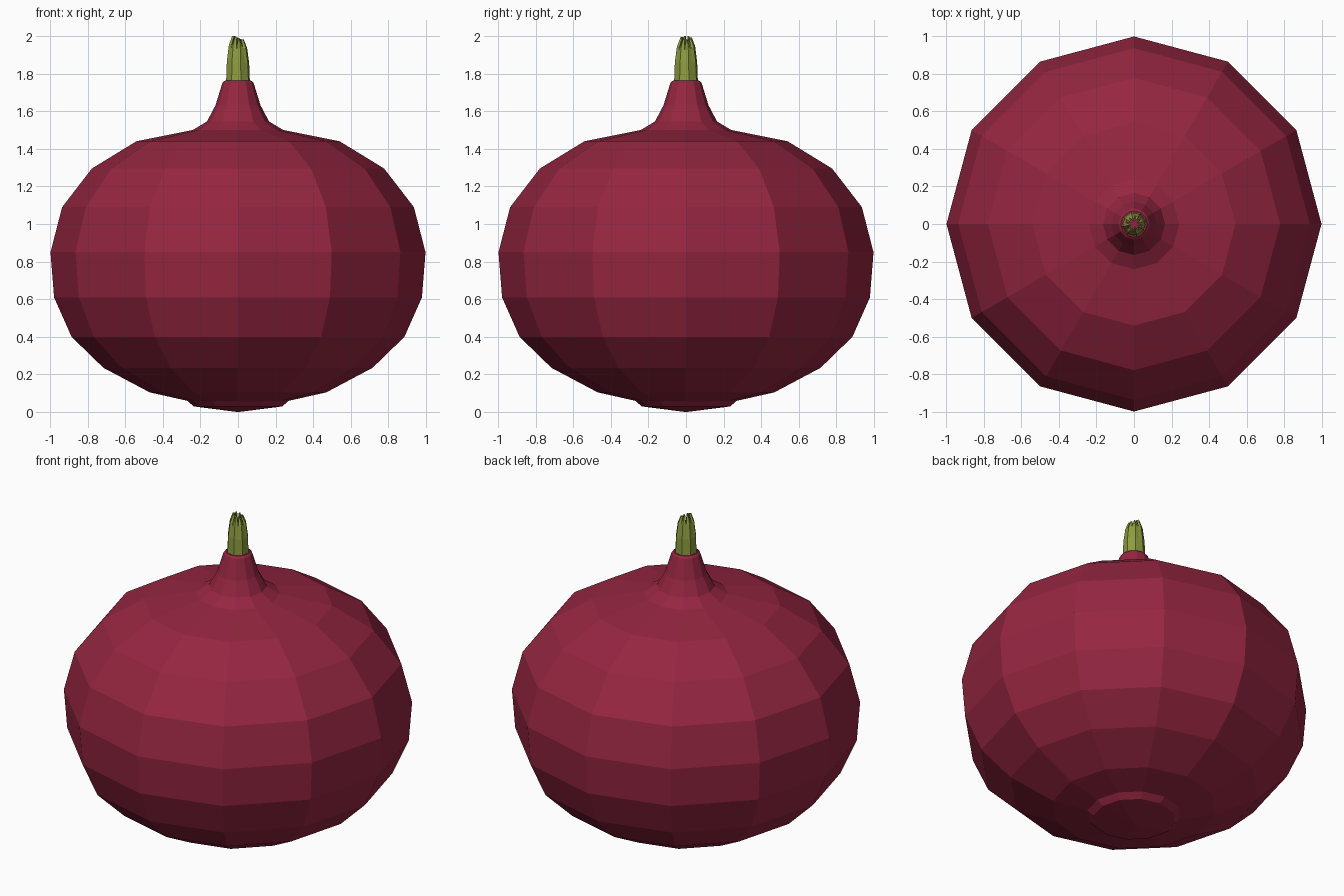
import bpy, bmesh
from math import sin, cos, pi

if "Cube" in bpy.data.objects:
    bpy.data.objects.remove(bpy.data.objects["Cube"])


def make_object(name, bm, color):
    bmesh.ops.recalc_face_normals(bm, faces=bm.faces)
    mesh = bpy.data.meshes.new(name)
    bm.to_mesh(mesh)
    bm.free()
    mat = bpy.data.materials.new(name + "_color")
    mat.diffuse_color = color
    mat.use_nodes = True
    mat.node_tree.nodes["Principled BSDF"].inputs["Base Color"].default_value = mat.diffuse_color
    mesh.materials.append(mat)
    obj = bpy.data.objects.new(name, mesh)
    bpy.context.collection.objects.link(obj)
    return obj


def lathe(name, profile, bottom, top, sides, color):
    bm = bmesh.new()
    rings = [[bm.verts.new((r * cos(2 * pi * i / sides), r * sin(2 * pi * i / sides), z))
              for i in range(sides)] for r, z in profile]
    for a, b in zip(rings, rings[1:]):
        for i in range(sides):
            j = (i + 1) % sides
            bm.faces.new((a[i], a[j], b[j], b[i]))
    for z, ring in ((bottom, rings[0]), (top, rings[-1])):
        tip = bm.verts.new((0, 0, z))
        for i in range(sides):
            bm.faces.new((tip, ring[i], ring[(i + 1) % sides]))
    return make_object(name, bm, color)


# Onion bulb with root disc, shoulders and neck
lathe("onion_bulb", [
    (0.235, 0.03), (0.27, 0.06), (0.47, 0.105), (0.715, 0.235), (0.885, 0.40),
    (0.978, 0.61), (0.997, 0.85), (0.935, 1.09), (0.777, 1.295), (0.54, 1.44),
    (0.24, 1.50), (0.165, 1.545), (0.12, 1.63), (0.083, 1.75), (0.07, 1.762)],
    0.0, 1.76, 12, (0.30, 0.019, 0.052, 1))


# Ring of trimmed green leaf stubs: (radius, height fraction, half width)
def leaf_ring(name, count, height, color):
    bm = bmesh.new()
    rows = [(0.065, 0.0, 0.024), (0.061, 0.45, 0.024), (0.050, 0.8, 0.016), (0.032, 1.0, 0.004)]
    for k in range(count):
        a = 2 * pi * (k + 0.3) / count
        h = height - 0.02 * (0.5 - 0.5 * cos(a - pi))
        sections = []
        for r, t, w in rows:
            pts = [(r - 0.010, -w), (r, 0), (r - 0.010, w), (r - 0.018, 0)]
            sections.append([bm.verts.new((u * cos(a) - v * sin(a), u * sin(a) + v * cos(a),
                                           1.755 + h * t)) for u, v in pts])
        for lo, hi in zip(sections, sections[1:]):
            for i in range(4):
                j = (i + 1) % 4
                bm.faces.new((lo[i], lo[j], hi[j], hi[i]))
        bm.faces.new(sections[0])
        bm.faces.new(sections[-1])
    return make_object(name, bm, color)


leaf_ring("green_leaves", 8, 0.245, (0.27, 0.33, 0.05, 1))
